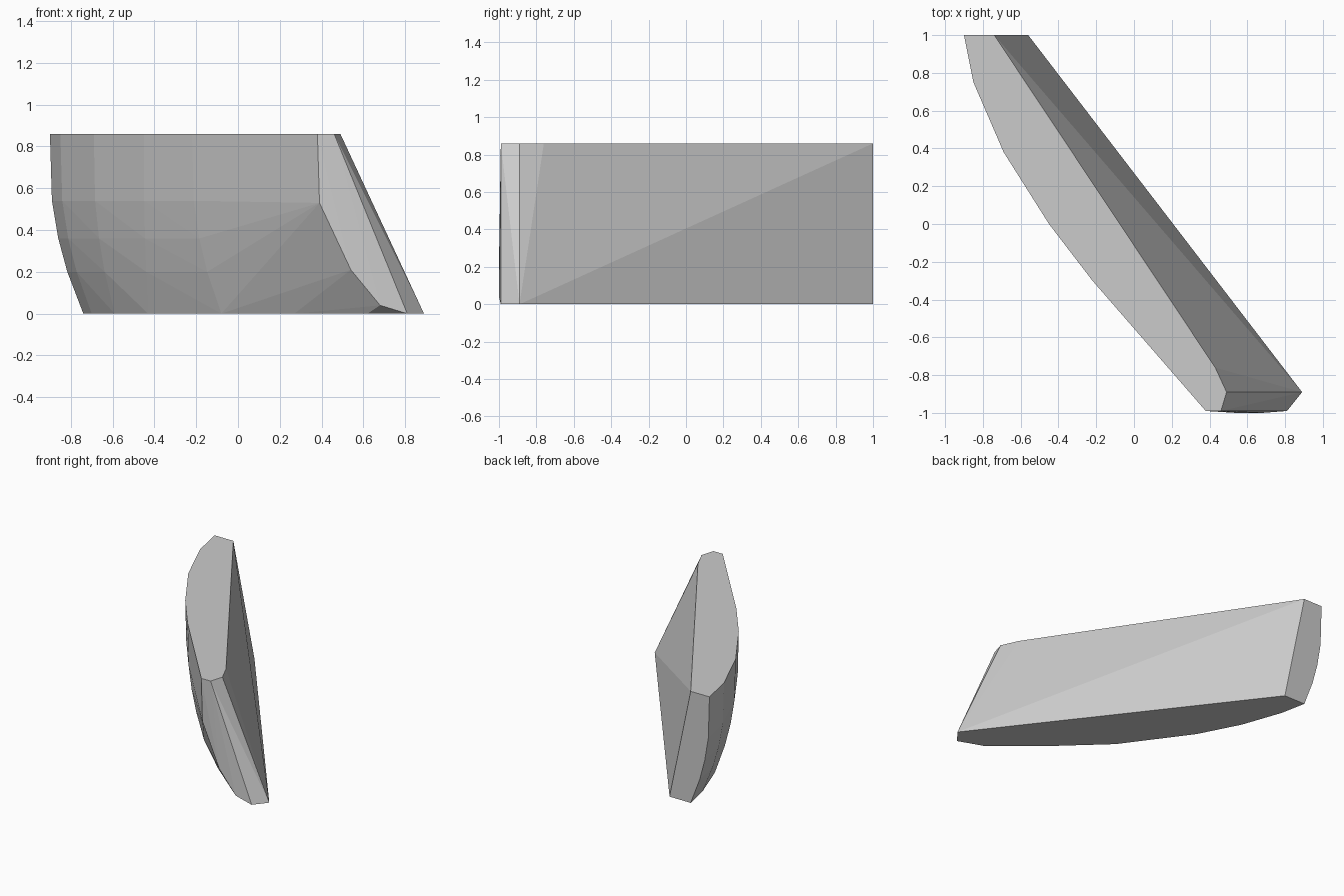
import bpy, bmesh
from math import radians

if "Cube" in bpy.data.objects:
    bpy.data.objects.remove(bpy.data.objects["Cube"])

H = 0.86
# Curved side: matching points along the top rim and the bottom rim
rim_top = [(-0.90, 1.0), (-0.85, 0.75), (-0.69, 0.38), (-0.45, 0.0),
           (-0.22, -0.30), (0.08, -0.645), (0.38, -0.99)]
rim_bottom = [(-0.74, 1.0), (-0.70, 0.80), (-0.59, 0.49), (-0.43, 0.18),
              (-0.08, -0.30), (0.27, -0.63), (0.62, -0.92)]
# Bulging profile from rim to rim: (height, blend towards the bottom rim)
profile = [(H, 0.0), (0.54, 0.06), (0.36, 0.25), (0.20, 0.52), (0.0, 1.0)]

points = []
for (ax, ay), (bx, by) in zip(rim_top[:-1], rim_bottom[:-1]):
    for z, t in profile:
        points.append((ax + (bx - ax) * t, ay + (by - ay) * t, z))
points += [(*rim_top[-1], H), (*rim_bottom[-1], 0)]

# Narrow front end
points += [(0.39, -0.99, 0.53), (0.52, -0.995, 0.30),
           (0.54, -1.0, 0.21), (0.68, -1.0, 0.04)]

# Flat sloping side: top and bottom edges
points += [(x, y, H) for x, y in [(0.46, -0.99), (0.49, -0.89), (0.43, -0.76), (-0.74, 1.0)]]
points += [(x, y, 0) for x, y in [(0.81, -0.99), (0.89, -0.89), (-0.56, 1.0)]]

# Wrap everything in one faceted convex slab
bm = bmesh.new()
for p in points:
    bm.verts.new(p)
hull = bmesh.ops.convex_hull(bm, input=bm.verts[:])
inner = {g for g in hull["geom_interior"] + hull["geom_unused"]
         if isinstance(g, bmesh.types.BMVert)}
bmesh.ops.delete(bm, geom=list(inner), context='VERTS')
bmesh.ops.dissolve_limit(bm, angle_limit=radians(0.5), verts=bm.verts[:], edges=bm.edges[:])
bmesh.ops.recalc_face_normals(bm, faces=bm.faces[:])

mesh = bpy.data.meshes.new("faceted_slab")
bm.to_mesh(mesh)
bm.free()
bpy.context.collection.objects.link(bpy.data.objects.new("faceted_slab", mesh))
